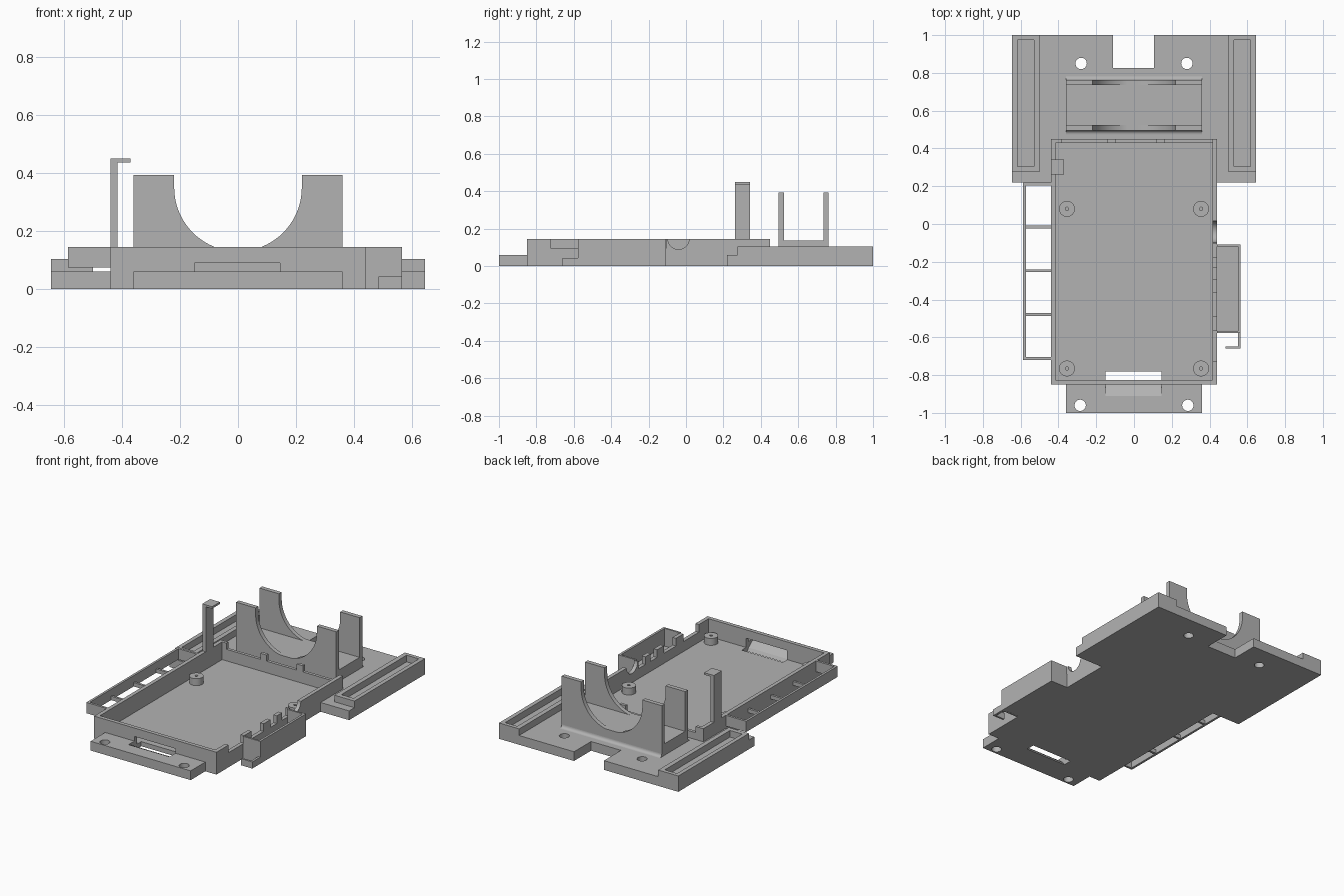
import bpy
import math
from mathutils import Matrix, Vector

cube = bpy.data.objects.get("Cube")
if cube:
    bpy.data.objects.remove(cube)

grey = bpy.data.materials.new("plain_grey")
grey.use_nodes = True
grey.diffuse_color = (0.45, 0.45, 0.45, 1)
grey.node_tree.nodes["Principled BSDF"].inputs["Base Color"].default_value = (0.45, 0.45, 0.45, 1)


def prism(name, profile, axis, lo, hi):
    """Extrude a 2D profile along an axis: x takes (y, z), y takes (x, z), z takes (x, y)."""
    place = {"x": lambda a, b, t: (t, a, b),
             "y": lambda a, b, t: (a, t, b),
             "z": lambda a, b, t: (a, b, t)}[axis]
    n = len(profile)
    verts = [place(a, b, t) for t in (lo, hi) for a, b in profile]
    faces = [list(range(n))[::-1], list(range(n, 2 * n))]
    faces += [(i, (i + 1) % n, (i + 1) % n + n, i + n) for i in range(n)]
    # Orient the faces outward whichever way the profile runs
    area = sum(profile[i][0] * profile[(i + 1) % n][1] - profile[(i + 1) % n][0] * profile[i][1]
               for i in range(n))
    if (area < 0) != (axis == "y"):
        faces = [list(f)[::-1] for f in faces]
    mesh = bpy.data.meshes.new(name)
    mesh.from_pydata(verts, [], faces)
    mesh.materials.append(grey)
    obj = bpy.data.objects.new(name, mesh)
    bpy.context.scene.collection.objects.link(obj)
    return obj


def box(name, x, y, z):
    return prism(name, [(x[0], y[0]), (x[1], y[0]), (x[1], y[1]), (x[0], y[1])], "z", *z)


def circle(a, b, r, n=32):
    return [(a + r * math.cos(math.tau * i / n), b + r * math.sin(math.tau * i / n)) for i in range(n)]


def cut(obj, *cutters):
    """Subtract the cutters, bake the result and drop the cutters."""
    for c in cutters:
        c.hide_render = True
        mod = obj.modifiers.new("cut", "BOOLEAN")
        mod.operation, mod.solver, mod.object = "DIFFERENCE", "EXACT", c
    graph = bpy.context.evaluated_depsgraph_get()
    graph.update()
    mesh = bpy.data.meshes.new_from_object(obj.evaluated_get(graph))
    obj.modifiers.clear()
    obj.data = mesh
    for c in cutters:
        bpy.data.objects.remove(c)


def hole(x, y, r, lo=-0.1, hi=0.3):
    return prism("hole_cutter", circle(x, y, r), "z", lo, hi)


TOP, PLATE, FLOOR = 0.145, 0.06, 0.03
OUT, IN = 0.44, 0.415


def cable_slot():
    return prism("slot_cutter", [(-0.78, -0.01), (-0.78, 0.09), (-0.91, 0.09), (-0.91, 0.058),
                                 (-0.88, 0.045), (-0.85, 0.02), (-0.83, -0.01)], "x", -0.15, 0.145)


# Main tray floor and front wall, with the cable slot passing through both
floor = box("tray_floor", (-IN, IN), (-0.825, 0.43), (0, FLOOR))
cut(floor, cable_slot())
front_wall = box("tray_front_wall", (-IN, IN), (-0.85, -0.825), (0, TOP))
cut(front_wall, cable_slot())

# Rear wall: lowered, with two tabs left standing
LOW = 0.105
profile = [(-IN, 0), (IN, 0), (IN, LOW)]
for a, b in ((0.12, 0.165), (-0.14, -0.095)):
    profile += [(b, LOW), (b, TOP), (a, TOP), (a, LOW)]
profile += [(-0.385, LOW), (-0.385, TOP), (-IN, TOP)]
prism("tray_rear_wall", profile, "y", 0.43, 0.45)

# Side walls, the left one notched for connectors and a round cable
box("tray_right_wall", (-OUT, -IN), (-0.85, 0.45), (0, TOP))
left_wall = box("tray_left_wall", (IN, OUT), (-0.85, 0.45), (0, TOP))
notches = [box("notch_cutter", (0.3, 0.5), span, (0.095, 0.3))
           for span in ((-0.175, -0.105), (-0.295, -0.23), (-0.49, -0.365), (-0.725, -0.565))]
cut(left_wall, prism("round_cutter", circle(-0.04, TOP + 0.001, 0.057), "x", 0.3, 0.5), *notches)

# Screw standoffs
for x in (-0.355, 0.355):
    for y in (-0.765, 0.08):
        post = prism("standoff", circle(x, y, 0.042), "z", FLOOR, 0.075)
        cut(post, hole(x, y, 0.009, 0.04))

# Front mounting plate
front_plate = box("front_plate", (-0.36, 0.36), (-1, -0.85), (0, PLATE))
cut(front_plate, cable_slot(), *[hole(s * 0.285, -0.96, 0.03) for s in (-1, 1)])

# Rear mounting plate wrapping around the end of the tray
outline = [(-0.645, 0.22), (-OUT, 0.22), (-OUT, 0.45), (OUT, 0.45), (OUT, 0.22), (0.645, 0.22),
           (0.645, 1), (0.105, 1), (0.105, 0.825), (-0.11, 0.825), (-0.11, 1), (-0.645, 1)]
rear_plate = prism("rear_plate", outline, "z", 0, PLATE)
cut(rear_plate, *[hole(s * 0.28, 0.85, 0.03) for s in (-1, 1)])

# Raised rails with a long slot on both sides of the rear plate
for s in (-1, 1):
    rail = box("slotted_rail", sorted((s * 0.5, s * 0.645)), (0.275, 1), (PLATE, 0.103))
    cut(rail, box("rail_cutter", sorted((s * 0.53, s * 0.618)), (0.305, 0.975), (0, 0.3)))

# Cradle: two upright plates with a round opening on a solid base
CX, CZ, CR = 0.36, 0.35, 0.22
arc = [(CR * math.cos(a), max(0.135, CZ + CR * math.sin(a)))
       for a in (-math.pi * i / 40 for i in range(41))]
cradle = [(-CX, PLATE), (CX, PLATE), (CX, 0.393), (CR, 0.393)] + arc + [(-CR, 0.393), (-CX, 0.393)]
for y in (0.495, 0.735):
    prism("cradle_upright", cradle, "y", y, y + 0.028)
box("cradle_base", (-CX, CX), (0.523, 0.735), (PLATE, 0.135))
for y, d in ((0.495, -1), (0.763, 1)):
    fillet = [(y, PLATE), (y + d * 0.02, PLATE)]
    fillet += [(y + d * 0.02 * (1 - math.sin(a)), PLATE + 0.02 * (1 - math.cos(a)))
               for a in (math.pi / 2 * i / 6 for i in range(1, 7))]
    prism("cradle_fillet", fillet, "x", -CX, CX)

# Tall hooked post on the right wall
prism("hooked_post", [(-OUT, TOP), (-IN, TOP), (-IN, 0.437), (-0.37, 0.437), (-0.37, 0.45),
                      (-OUT, 0.45)], "y", 0.262, 0.342)

# Open ladder-shaped holder along the right side
BOTTOM = 0.075
box("ladder_outer_wall", (-0.587, -0.572), (-0.72, 0.22), (BOTTOM, TOP))
for y in (-0.72, 0.205):
    box("ladder_end_wall", (-0.572, -OUT), (y, y + 0.015), (BOTTOM, TOP))
for y in (-0.487, -0.255, -0.023):
    box("ladder_crossbar", (-0.572, -OUT), (y, y + 0.015), (BOTTOM, 0.1))

# Side pocket on the left, with a small hook in front of it
box("pocket_floor", (OUT, 0.55), (-0.565, -0.12), (0, FLOOR))
box("pocket_outer_wall", (0.55, 0.565), (-0.578, -0.108), (0, TOP))
for y in (-0.578, -0.12):
    box("pocket_end_wall", (OUT, 0.55), (y, y + 0.012), (0, TOP))
prism("pocket_hook", [(0.55, -0.578), (0.55, -0.648), (0.485, -0.648), (0.485, -0.66),
                      (0.565, -0.66), (0.565, -0.578)], "z", 0, 0.043)

# Smooth the round surfaces while keeping edges crisp
bpy.ops.object.select_all(action="DESELECT")
for obj in bpy.context.scene.objects:
    if obj.type == "MESH":
        obj.select_set(True)
        bpy.context.view_layer.objects.active = obj
bpy.ops.object.shade_smooth_by_angle(angle=math.radians(30))
